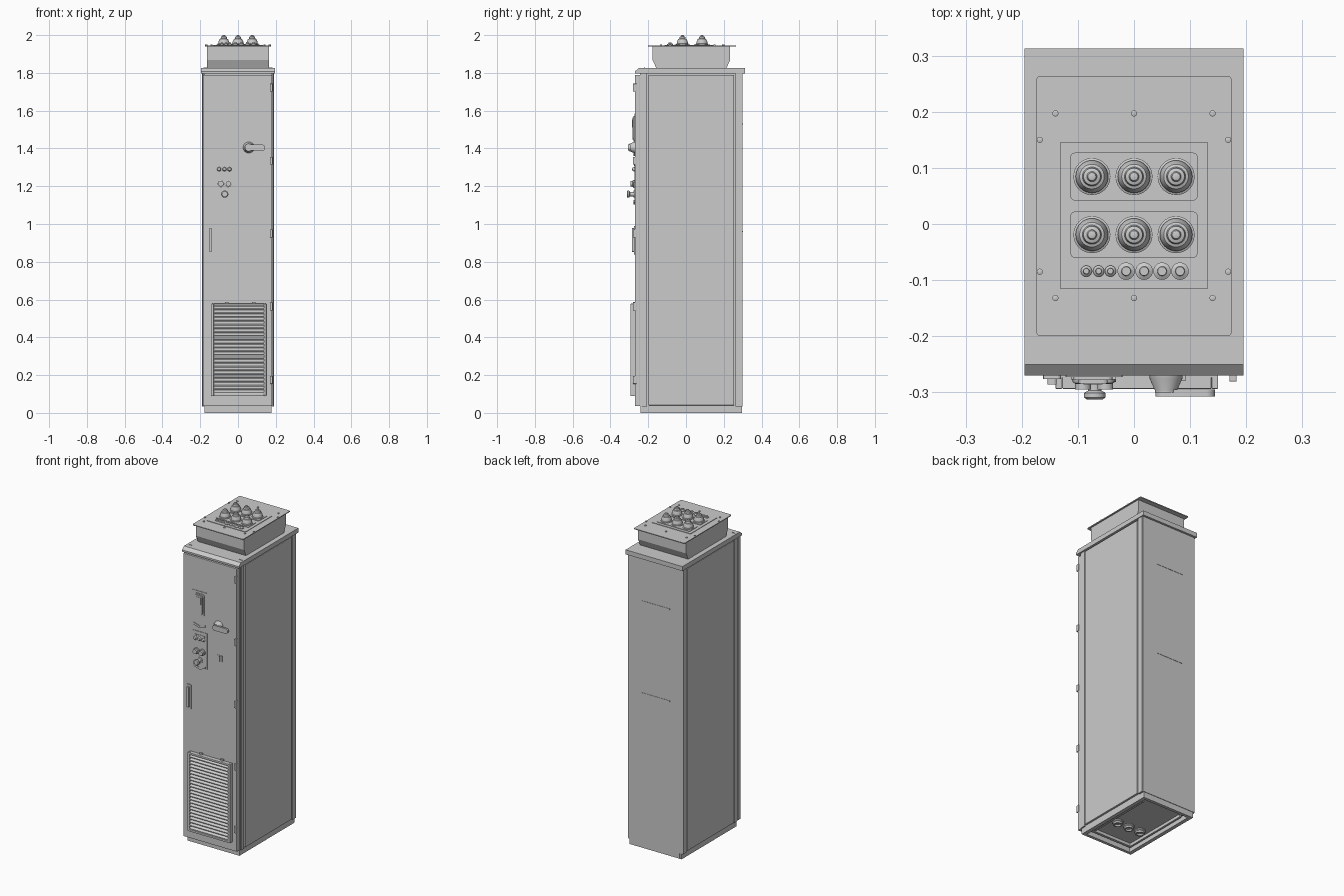
import bpy, bmesh, math
from mathutils import Matrix

if "Cube" in bpy.data.objects:
    bpy.data.objects.remove(bpy.data.objects["Cube"])


def finish(name, bm, bevel=0, smooth=False):
    bmesh.ops.recalc_face_normals(bm, faces=bm.faces)
    me = bpy.data.meshes.new(name)
    bm.to_mesh(me)
    bm.free()
    ob = bpy.data.objects.new(name, me)
    bpy.context.collection.objects.link(ob)
    if bevel:
        m = ob.modifiers.new("bevel", 'BEVEL')
        m.width, m.segments = bevel, 2
    if smooth:
        bpy.ops.object.select_all(action='DESELECT')
        ob.select_set(True)
        bpy.context.view_layer.objects.active = ob
        bpy.ops.object.shade_smooth_by_angle(angle=math.radians(30))
    return ob


def box(name, x, y, z, bevel=0):
    """Box from (min, max) ranges."""
    bm = bmesh.new()
    size = [r[1] - r[0] for r in (x, y, z)]
    mid = [(r[1] + r[0]) / 2 for r in (x, y, z)]
    bmesh.ops.create_cube(bm, size=1, matrix=Matrix.Translation(mid) @ Matrix.Diagonal((*size, 1)))
    return finish(name, bm, bevel)


def prism(name, pts, axis, lo, hi, bevel=0, smooth=False):
    """Extrude a 2D outline along axis 'x' (pts = y,z), 'y' (x,z) or 'z' (x,y)."""
    at = {'x': lambda p, d: (d, p[0], p[1]), 'y': lambda p, d: (p[0], d, p[1]),
          'z': lambda p, d: (p[0], p[1], d)}[axis]
    bm = bmesh.new()
    a = [bm.verts.new(at(p, lo)) for p in pts]
    b = [bm.verts.new(at(p, hi)) for p in pts]
    n = len(pts)
    bm.faces.new(a)
    bm.faces.new(b)
    for i in range(n):
        bm.faces.new((a[i], a[(i + 1) % n], b[(i + 1) % n], b[i]))
    return finish(name, bm, bevel, smooth)


def rounded(x, y, r, k=5):
    """Rounded rectangle outline."""
    pts = []
    for i, (cx, cy) in enumerate(((x[1] - r, y[1] - r), (x[0] + r, y[1] - r),
                                  (x[0] + r, y[0] + r), (x[1] - r, y[0] + r))):
        for j in range(k + 1):
            t = math.pi / 2 * (i + j / k)
            pts.append((cx + r * math.cos(t), cy + r * math.sin(t)))
    return pts


def lathe(name, loc, profile, axis='z', seg=32):
    """Revolve (radius, height) points; axis 'y' points out of the door, '-z' downwards."""
    rot = {'z': 0, 'y': math.pi / 2, '-z': math.pi}[axis]
    bm = bmesh.new()
    rings = [[bm.verts.new((r * math.cos(2 * math.pi * i / seg), r * math.sin(2 * math.pi * i / seg), h))
              for i in range(seg)] for r, h in profile]
    for a, b in zip(rings, rings[1:]):
        for i in range(seg):
            bm.faces.new((a[i], a[(i + 1) % seg], b[(i + 1) % seg], b[i]))
    bm.faces.new(rings[0])
    bm.faces.new(rings[-1])
    bm.transform(Matrix.Translation(loc) @ Matrix.Rotation(rot, 4, 'X'))
    return finish(name, bm, smooth=True)


# Cabinet core, corner posts and side panels
box("cabinet_core", (-.178, .178), (-.235, .285), (.03, 1.8))
for s, side in ((-1, "left"), (1, "right")):
    def sx(a, b):
        return tuple(sorted((s * a, s * b)))
    box(f"{side}_panel", sx(.175, .19), (-.198, .254), (.04, 1.79), .002)
    box(f"{side}_front_post", sx(.165, .187), (-.232, -.206), (.035, 1.8))
    box(f"{side}_door_frame", sx(.175, .184), (-.243, -.23), (.035, 1.8))
    box(f"{side}_rear_post", sx(.165, .19), (.263, .297), (.035, 1.8))
    box(f"{side}_plinth_rail", sx(.155, .178), (-.24, .296), (0, .04))
    box(f"{side}_floor_strip", sx(.128, .14), (-.2, .24), (.012, .032))
    prism(f"{side}_roof_slot", rounded(sx(.162, .183), (-.2215, -.217), .002), 'z', 1.82, 1.8275)
box("back_panel", (-.188, .188), (.28, .3), (.035, 1.8))
for z in (1.53, .96):
    box("back_seam", (-.1, .09), (.298, .302), (z - .003, z + .003))
box("front_plinth_rail", (-.165, .178), (-.24, -.222), (0, .04))
box("rear_plinth_rail", (-.165, .178), (.278, .297), (0, .04))
box("floor_front_strip", (-.13, .13), (-.2, -.185), (.012, .032))
for x in (-.08, 0, .08):
    lathe("floor_gland", (x, -.045, .032), [(.032, 0), (.032, .008), (.026, .012), (.026, .022), (.018, .022), (.018, .012)], '-z')

# Roof with chamfered front edge
prism("roof", [(-.27, 1.797), (-.27, 1.808), (-.25, 1.825), (.313, 1.825), (.313, 1.797)], 'x', -.195, .195)

# Cable entry box with tapered lower walls
prism("entry_box", [(-.157, 1.825), (-.177, 1.868), (-.177, 1.942), (.234, 1.942), (.234, 1.868), (.214, 1.825)],
      'x', -.165, .165)
prism("entry_flange", rounded((-.174, .174), (-.2, .264), .008), 'z', 1.94, 1.945)
box("gland_plate", (-.132, .132), (-.115, .145), (1.944, 1.948))
gland = [(.033, 0), (.033, .005), (.029, .007), (.029, .014), (.022, .03), (.017, .032),
         (.015, .042), (.009, .044), (.007, .05), (.003, .051)]
for y0, y1 in ((.042, .127), (-.06, .022)):
    prism("gland_bed", rounded((-.113, .113), (y0, y1), .007), 'z', 1.946, 1.951)
    for x in (-.075, 0, .075):
        lathe("cable_gland", (x, (y0 + y1) / 2, 1.949), gland)
for x, r in ((-.085, .01), (-.063, .01), (-.042, .01), (-.014, .0155), (.018, .0155), (.05, .0155), (.082, .0155)):
    lathe("small_gland", (x, -.084, 1.946), [(r, 0), (r, .006), (r * .55, .01), (r * .5, .014)], seg=20)
for x, y in ((.14, .197), (0, .197), (.168, .15), (.168, -.085), (.14, -.132), (0, -.132)):
    for s in ((-1, 1) if x else (1,)):
        lathe("flange_bolt", (s * x, y, 1.943), [(.0055, 0), (.0055, .006), (.003, .007)], seg=12)

# Door and hinges
box("door", (-.186, .18), (-.27, -.243), (.037, 1.79), .002)
for z in (1.722, 1.335, .95, .563, .175):
    box("hinge", (.17, .183), (-.281, -.262), (z - .021, z + .021), .002)

# Door pull handle
prism("handle_base", rounded((-.162, -.13), (.838, .99), .006), 'y', -.276, -.268)
prism("handle_grip", rounded((-.154, -.138), (.852, .978), .005), 'y', -.286, -.274)

# Control keypad with its mounting plate and pointer marks
box("keypad_plate", (-.12, -.022), (-.273, -.268), (1.37, 1.585))
prism("keypad_bezel", rounded((-.108, -.038), (1.438, 1.572), .01), 'y', -.278, -.271)
prism("keypad_body", rounded((-.099, -.047), (1.448, 1.564), .008), 'y', -.284, -.276)
box("keypad_screen", (-.09, -.056), (-.286, -.282), (1.51, 1.553))
for z in (1.385, 1.128):
    prism("pointer_mark", [(-.112, z), (-.072, z - .012), (-.032, z), (-.032, z - .012), (-.072, z - .026), (-.112, z - .012)],
          'y', -.277, -.268)

# Button panel
box("button_plate", (-.122, -.02), (-.273, -.268), (1.115, 1.335))
for x in (-.1, -.072, -.045):
    lathe("indicator_lamp", (x, -.271, 1.29), [(.011, 0), (.011, .006), (.008, .012), (.004, .014)], 'y', 20)
    box("lamp_label", (x - .01, x + .01), (-.276, -.272), (1.307, 1.315))
for x in (-.091, -.051):
    lathe("push_button", (x, -.271, 1.213), [(.019, 0), (.019, .01), (.014, .012), (.014, .024)], 'y')
lathe("stop_button", (-.07, -.271, 1.158),
      [(.019, 0), (.019, .006), (.012, .008), (.012, .026), (.019, .03), (.019, .038), (.014, .042)], 'y')

# Rotary disconnect switch with lever
lathe("switch_base", (.057, -.268, 1.405), [(.03, 0), (.029, .008), (.02, .028), (.02, .032)], 'y')
prism("switch_lever", rounded((.038, .144), (1.388, 1.42), .0155, 8), 'y', -.307, -.295, smooth=True)

# Door latch plate with key slot
box("latch_plate", (.05, .082), (-.273, -.268), (1.188, 1.224))
box("latch_key", (.0635, .0685), (-.279, -.27), (1.19, 1.222))

# Ventilation grille: frame and sloping slats
gx, gz, w = (-.14, .15), (.09, .578), .012
box("grille_back", gx, (-.274, -.268), gz)
box("grille_left", (gx[0], gx[0] + w), (-.294, -.27), gz, .002)
box("grille_right", (gx[1] - w, gx[1]), (-.294, -.27), gz, .002)
box("grille_bottom", (gx[0] + w, gx[1] - w), (-.294, -.27), (gz[0], gz[0] + w), .002)
box("grille_top", (gx[0] + w, gx[1] - w), (-.294, -.27), (gz[1] - w, gz[1]), .002)
count = 23
step = (gz[1] - gz[0] - 2 * w) / count
for i in range(count):
    z = gz[0] + w + i * step
    prism("grille_slat", [(-.273, z + step * .95), (-.291, z + step * .3), (-.291, z + step * .08), (-.273, z + step * .7)],
          'x', gx[0] + w, gx[1] - w)
for x in (-.06, .083):
    box("grille_clip", (x - .009, x + .009), (-.28, -.268), (.576, .588), .001)
